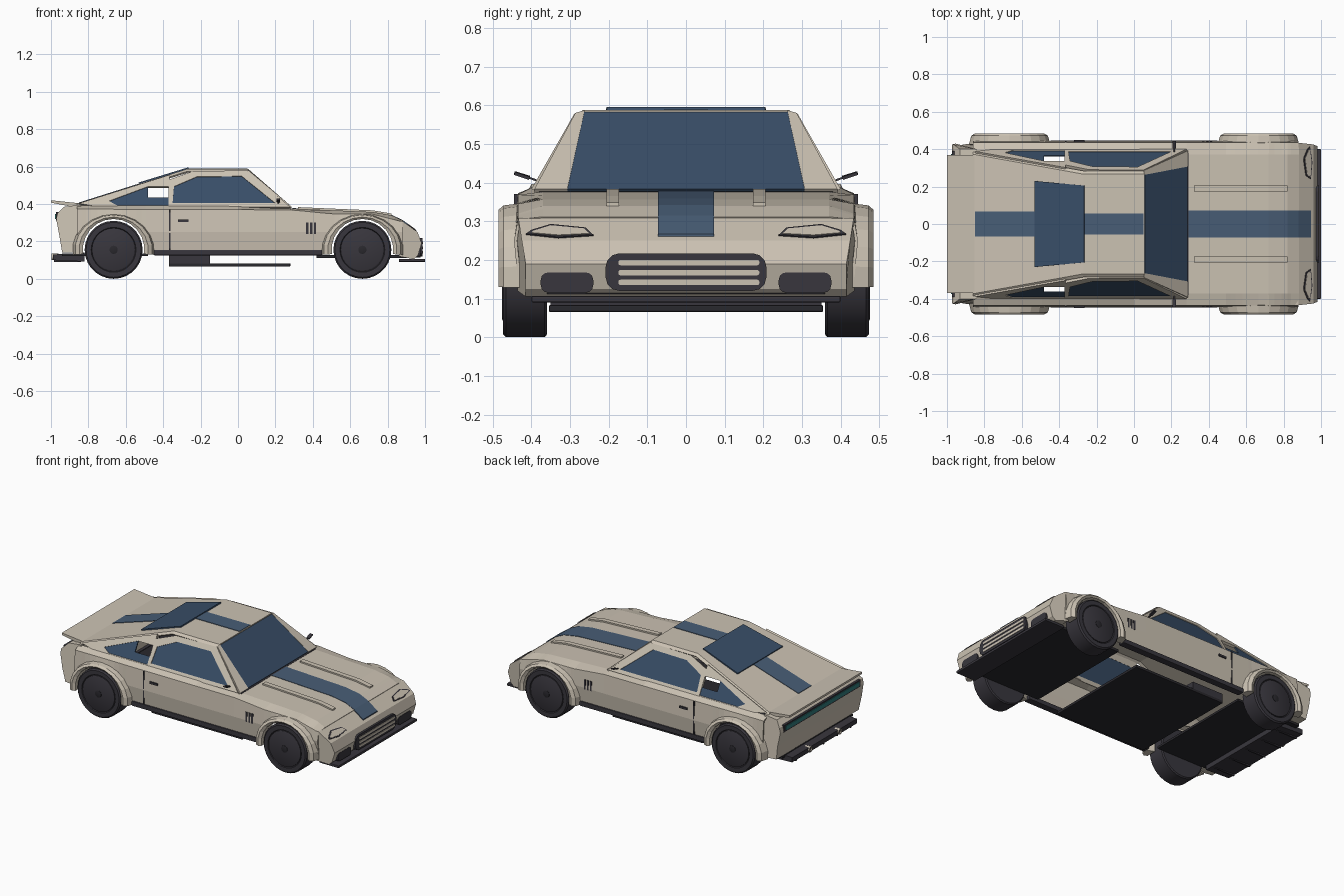
import bpy, bmesh, math

if "Cube" in bpy.data.objects:
    bpy.data.objects.remove(bpy.data.objects["Cube"])

def material(name, col):
    m = bpy.data.materials.new(name)
    m.diffuse_color = (*col, 1)
    m.use_nodes = True
    m.node_tree.nodes["Principled BSDF"].inputs["Base Color"].default_value = m.diffuse_color
    return m

CREAM = material("cream_paint", (0.60, 0.54, 0.45))
STRIPE = material("blue_stripe", (0.065, 0.11, 0.18))
GLASS = material("blue_glass", (0.04, 0.075, 0.135))
TRIM = material("charcoal_trim", (0.04, 0.037, 0.047))
BLACK = material("black_rubber", (0.022, 0.021, 0.026))
TEAL = material("teal_light", (0.03, 0.20, 0.20))

def build(name, verts, faces, mat, thick=0, mirror=False, bevel=0, smooth=False):
    me = bpy.data.meshes.new(name)
    me.from_pydata(verts, [], faces)
    bm = bmesh.new()
    bm.from_mesh(me)
    bmesh.ops.remove_doubles(bm, verts=bm.verts, dist=1e-5)
    bmesh.ops.recalc_face_normals(bm, faces=bm.faces)
    bm.to_mesh(me)
    bm.free()
    me.materials.append(mat)
    ob = bpy.data.objects.new(name, me)
    bpy.context.collection.objects.link(ob)
    if thick:
        s = ob.modifiers.new("thickness", 'SOLIDIFY')
        s.thickness, s.offset = thick, 0
    if bevel:
        b = ob.modifiers.new("bevel", 'BEVEL')
        b.width, b.segments = bevel, 2
    if mirror:
        m = ob.modifiers.new("mirror", 'MIRROR')
        m.use_axis = (False, True, False)
    if smooth:
        bpy.context.view_layer.objects.active = ob
        ob.select_set(True)
        bpy.ops.object.shade_smooth_by_angle(angle=math.radians(30))
        ob.select_set(False)
    return ob

def loft(name, rings, mat, closed=True, caps=True, **kw):
    """Join equal-length point rings with quads."""
    n = len(rings[0])
    verts = [p for r in rings for p in r]
    faces = [(i*n+j, i*n+(j+1) % n, (i+1)*n+(j+1) % n, (i+1)*n+j)
             for i in range(len(rings)-1) for j in range(n if closed else n-1)]
    if caps:
        faces += [tuple(range(n)), tuple(range(len(verts)-n, len(verts)))]
    return build(name, verts, faces, mat, **kw)

def side_prism(name, pts, y0, y1, mat, **kw):
    return loft(name, [[(x, y, z) for x, z in pts] for y in (y0, y1)], mat, **kw)

def box(name, x0, x1, y0, y1, z0, z1, mat, **kw):
    return side_prism(name, [(x0, z0), (x1, z0), (x1, z1), (x0, z1)], y0, y1, mat, **kw)

def rounded_plate(name, y0, y1, z0, z1, r, x0, x1, mat, **kw):
    pts = []
    for k, (cy, cz) in enumerate([(y1-r, z1-r), (y0+r, z1-r), (y0+r, z0+r), (y1-r, z0+r)]):
        for a in (0, 30, 60, 90):
            t = math.radians(a + 90*k)
            pts.append((cy + r*math.cos(t), cz + r*math.sin(t)))
    return loft(name, [[(x, y, z) for y, z in pts] for x in (x0, x1)], mat, **kw)

def interp(table, x):
    for (a, u), (b, v) in zip(table, table[1:]):
        if x <= b:
            return u + (v-u)*max(0, x-a)/(b-a)
    return table[-1][1]

HOOD = [(.28, .372), (.72, .353), (.82, .336), (.88, .308), (.96, .25)]
SHOULDER = [(-.86, .37), (.28, .366), (.45, .346), (.72, .342), (.88, .302)]
AXLE, HUB_Z, WELL = .665, .155, .172

# Lower body shell with wheel openings, shoulders and hood
xs = {-.86, 0, .28, .72, .82, .88}
for c in (-AXLE, AXLE):
    xs |= {round(c + WELL*math.cos(math.radians(a)), 4) for a in range(0, 181, 15)}
xs = sorted(xs)
verts, faces = [], []
for x in xs:
    d = min(abs(x-AXLE), abs(x+AXLE))
    low = max(.135, HUB_Z + math.sqrt(max(0, WELL**2-d*d))) if d < WELL else .135
    hz = interp(HOOD, x) if x >= .28 else .387
    verts += [(x, .43, low), (x, .441, max(.25, low+.002)), (x, .432, interp(SHOULDER, x)),
              (x, .37 if x >= .28 else .39, hz), (x, 0, hz)]
for i in range(len(xs)-1):
    for j in range(4 if xs[i] >= .28 else 3):
        faces.append((i*5+j, i*5+j+1, i*5+j+6, i*5+j+5))
body = build("body_shell", verts, faces, CREAM, thick=.008, mirror=True)

# Nose and tail blocks: (x, z, half width)
def end_block(name, pts):
    loft(name, [[(x, s*w, z) for x, z, w in pts] for s in (-1, 1)], CREAM)
end_block("nose", [(.86, .12, .436), (.86, .31, .436), (.88, .308, .434), (.96, .25, .425),
                   (.982, .19, .415), (.962, .125, .415), (.94, .105, .415)])
end_block("tail", [(-.84, .14, .436), (-.84, .396, .40), (-.93, .385, .40), (-.965, .35, .425),
                   (-.972, .32, .425), (-.955, .23, .43), (-.94, .14, .42)])

# Wheel arches
for label, c in (("front", AXLE), ("rear", -AXLE)):
    rings = []
    for k in range(13):
        t = math.radians(-8 + 196*k/12)
        ca, sa = math.cos(t), math.sin(t)
        rings.append([(c + rx*ca, y, HUB_Z + rz*sa) for rx, rz, y in
                      ((.165, .165, .41), (.165, .165, .476), (.185, .175, .485),
                       (.207, .186, .472), (.22, .192, .425))])
    loft(label + "_arch", rings, CREAM, mirror=True)

# Wheels
for label, c in (("front", AXLE), ("rear", -AXLE)):
    def disc(name, profile, mat):
        loft(name, [[(c + r*math.cos(2*math.pi*k/28), y, HUB_Z + r*math.sin(2*math.pi*k/28))
                     for k in range(28)] for r, y in profile], mat, mirror=True, smooth=True)
    disc(label + "_tyre", [(.148, .36), (.155, .366), (.155, .466), (.147, .474), (.12, .474),
                           (.116, .466)], TRIM)
    disc(label + "_rim", [(.114, .45), (.114, .473), (.108, .476)], TRIM)
    disc(label + "_hub_cap", [(.022, .47), (.022, .478), (.016, .48)], BLACK)

# Cabin sides lie on one leaning plane
def lean(z):
    return .39 - (z-.385)*.57

def on_side(pts):
    return [(x, lean(z), z) for x, z in pts]

def frame(name, outer, inner):
    loft(name, [on_side(outer), on_side(inner)], CREAM, caps=False, thick=.016, mirror=True)

def pane(name, pts):
    build(name, on_side(pts), [tuple(range(len(pts)))], GLASS, thick=.008, mirror=True)

door_glass = [(-.35, .40), (-.342, .49), (-.22, .542), (.02, .545), (.20, .40)]
frame("door_frame", [(-.372, .38), (-.372, .525), (-.24, .572), (.05, .575), (.28, .38)], door_glass)
pane("door_window", door_glass)
frame("quarter_frame", [(-.85, .40), (-.48, .516), (-.365, .552), (-.365, .375), (-.72, .375)],
      [(-.69, .412), (-.48, .49), (-.37, .49), (-.37, .385), (-.64, .385)])
pane("quarter_window", [(-.69, .412), (-.48, .49), (-.48, .432), (-.37, .432), (-.37, .385), (-.64, .385)])

# Roof and fastback
ROOF = [(-.86, .397), (-.27, .583), (.055, .583)]
loft("roof", [[(x, -lean(z)-.004, z-.012), (x, -lean(z)+.012, z), (x, lean(z)-.012, z), (x, lean(z)+.004, z-.012)]
              for x, z in ROOF], CREAM, closed=False, caps=False, thick=.01)

# Windscreen with its pillars
build("windscreen", [(.055, -.265, .58), (.055, .265, .58), (.283, .31, .38), (.283, -.31, .38)],
      [(0, 1, 2, 3)], GLASS, thick=.009)
build("windscreen_pillar", [(.05, .262, .582), (.05, .286, .575), (.285, .392, .378), (.285, .307, .378)],
      [(0, 1, 2, 3)], CREAM, thick=.014, mirror=True)
box("cowl", .272, .292, -.38, .38, .355, .377, TRIM)

def roof_z(x):
    return interp(ROOF, x)

# Rear window laid on the fastback
build("rear_window", [(-.53, -.23, roof_z(-.53)+.01), (-.53, .23, roof_z(-.53)+.01),
                      (-.265, .205, .592), (-.265, -.205, .592)], [(0, 1, 2, 3)], GLASS, thick=.008)

# Stripes
def band(name, pts, lift, w, mat, y=0, mirror=False):
    loft(name, [[(x, y+s*w, z+h) for s, h in ((-1, -.003), (-1, lift), (1, lift), (1, -.003))]
                for x, z in pts], mat, mirror=mirror)
band("hood_stripe", [(x, interp(HOOD, x)) for x in (.292, .72, .82, .88, .945)], .0065, .073, STRIPE)
band("roof_stripe", [(-.265, .586), (.05, .586)], .005, .055, STRIPE)
band("tail_stripe", [(x, roof_z(x)+.003) for x in (-.85, -.53)], .005, .066, STRIPE)

# Hood ridges
band("hood_ridge", [(x, interp(HOOD, x)) for x in (.32, .72, .82)], .013, .016, CREAM, y=.19, mirror=True)

# Rear spoiler
side_prism("spoiler", [(-1, .42), (-1, .407), (-.86, .38), (-.85, .404)], -.37, .37, CREAM)

# Grille, fog lamps and headlights
rounded_plate("grille", -.208, .208, .12, .217, .035, .95, .986, TRIM)
for i, z in enumerate((.193, .167, .142)):
    rounded_plate("grille_gap_%d" % i, -.175, .19, z-.007, z+.007, .006, .98, .989, CREAM)
rounded_plate("fog_lamp", .24, .376, .115, .168, .02, .94, .977, TRIM, mirror=True)

def slope_plate(name, pts, lift, mat):
    rings = [[(.96-(z-.25)/.058*.08+h*.587, y, z+h*.81) for y, z in pts] for h in (-.004, lift)]
    loft(name, rings, mat, mirror=True)
slope_plate("headlight_rim", [(.24, .262), (.26, .281), (.35, .29), (.40, .275), (.414, .265), (.33, .256)], .004, TRIM)
slope_plate("headlight", [(.25, .264), (.264, .277), (.35, .285), (.395, .271), (.40, .266), (.33, .26)], .006, CREAM)

# Tail light strip
box("tail_light_rim", -.974, -.955, -.39, .39, .312, .356, TRIM)
box("tail_light", -.978, -.96, -.375, .375, .321, .347, TEAL)

# Splitter, sills, diffuser and floor trays
box("front_splitter", .86, 1.0, -.40, .40, .09, .107, TRIM, bevel=.004)
box("sill", -.45, .45, .40, .446, .125, .155, TRIM, mirror=True, bevel=.005)
side_prism("diffuser", [(-.99, .10), (-.99, .13), (-.82, .14), (-.82, .092)], -.33, .33, TRIM)
for i in range(5):
    y = -.28 + .14*i
    box("diffuser_fin_%d" % i, -.985, -.84, y-.005, y+.005, .09, .12, TRIM)
box("front_tray", .42, .95, -.36, .36, .112, .128, BLACK)
box("rear_tray", -.94, -.48, -.36, .36, .122, .136, BLACK)
box("middle_tray", -.37, .28, -.355, .355, .065, .083, BLACK, bevel=.004)
box("tray_step", -.37, -.15, -.35, .35, .083, .13, TRIM)

# Exhaust tips
loft("exhaust_tip", [[(x, .15 + r*math.cos(k*math.pi/6), .118 + r*math.sin(k*math.pi/6)) for k in range(12)]
                     for x, r in ((-.96, .016), (-.998, .018), (-.998, .012), (-.98, .012))],
     CREAM, mirror=True, smooth=True)

# Door seam, handle, side vents and mirrors
box("door_seam", -.369, -.362, .43, .4445, .155, .37, TRIM, mirror=True)
box("door_handle", -.32, -.265, .43, .448, .303, .316, TRIM, mirror=True)
for i in range(3):
    x = .37 + .021*i
    box("side_vent_%d" % i, x-.006, x+.006, .425, .445, .24, .302, TRIM, mirror=True)
build("mirror_blade", [(.205, .405, .414), (.225, .405, .411), (.225, .444, .424), (.205, .444, .426)],
      [(0, 1, 2, 3)], TRIM, thick=.008, mirror=True)
build("mirror_stalk", [(.21, .37, .40), (.218, .37, .40), (.218, .41, .414), (.21, .41, .414)],
      [(0, 1, 2, 3)], TRIM, thick=.005, mirror=True)
